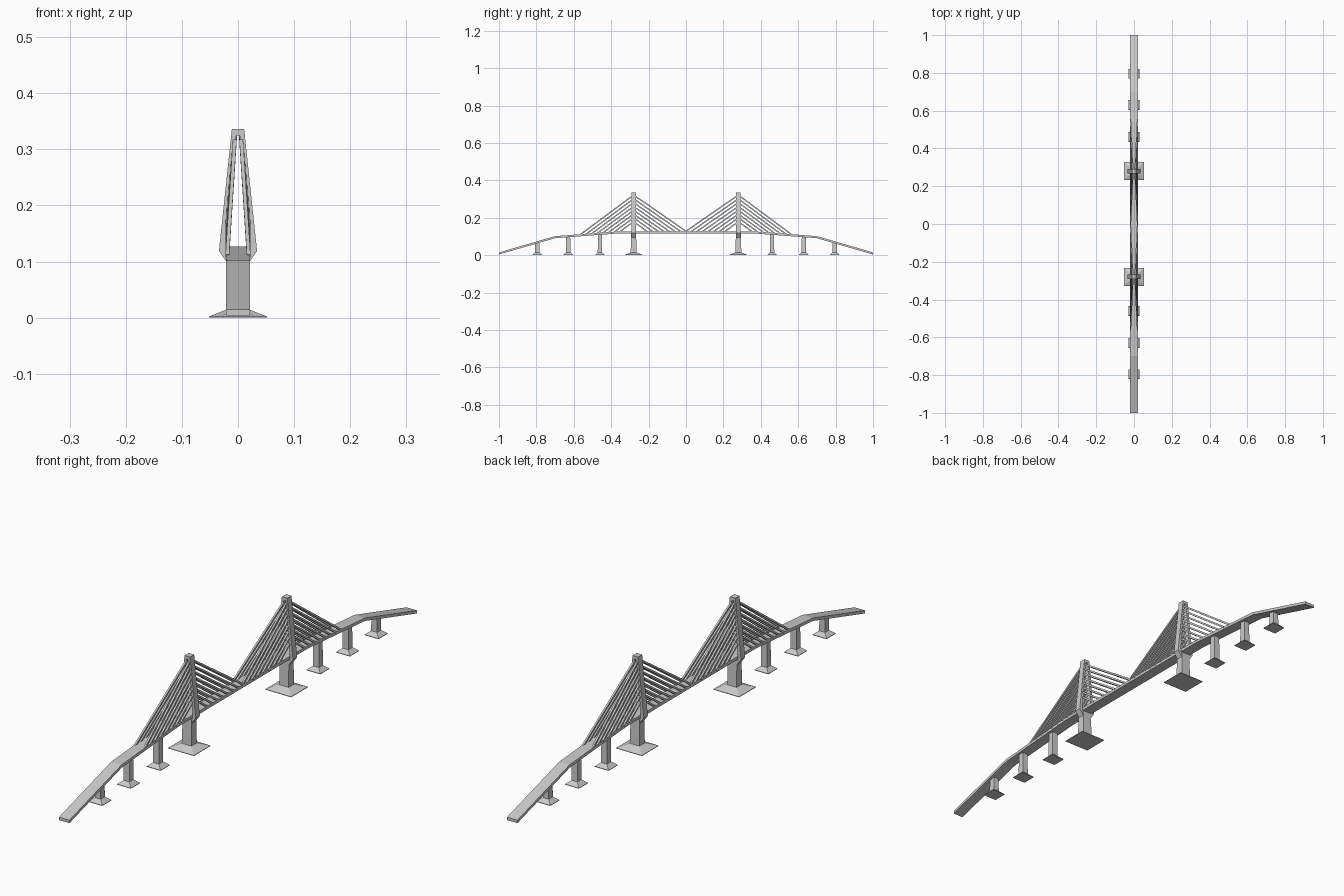
import bpy, bmesh
from mathutils import Vector

if "Cube" in bpy.data.objects:
    bpy.data.objects.remove(bpy.data.objects["Cube"])

HALF_W = 0.021
DECK = [(-1, 0.015), (-0.7, 0.102), (-0.37, 0.127), (0.37, 0.127), (0.7, 0.102), (1, 0.015)]


def make(name, verts, faces):
    me = bpy.data.meshes.new(name)
    me.from_pydata(verts, [], faces)
    bm = bmesh.new()
    bm.from_mesh(me)
    bmesh.ops.recalc_face_normals(bm, faces=bm.faces)
    bm.to_mesh(me)
    bm.free()
    ob = bpy.data.objects.new(name, me)
    bpy.context.collection.objects.link(ob)
    return ob


def extrude(name, profile, to3d, lo, hi):
    """Extrude a closed 2D profile between lo and hi."""
    n = len(profile)
    verts = [to3d(a, b, t) for t in (lo, hi) for a, b in profile]
    faces = [list(range(n)), list(range(n, 2 * n))]
    faces += [(i, (i + 1) % n, n + (i + 1) % n, n + i) for i in range(n)]
    return make(name, verts, faces)


def loft(name, y, rings):
    """Stack rectangles given as (half x, half y, z)."""
    verts = [(sx * hx, y + sy * hy, z) for hx, hy, z in rings
             for sx, sy in ((-1, -1), (1, -1), (1, 1), (-1, 1))]
    m = len(rings)
    faces = [(0, 1, 2, 3), tuple(range(4 * m - 4, 4 * m))]
    for r in range(m - 1):
        faces += [(4 * r + i, 4 * r + (i + 1) % 4, 4 * r + 4 + (i + 1) % 4, 4 * r + 4 + i) for i in range(4)]
    return make(name, verts, faces)


def deck_z(y):
    for (a, za), (b, zb) in zip(DECK, DECK[1:]):
        if a <= y <= b:
            return za + (zb - za) * (y - a) / (b - a)


def bar(name, p, q, r):
    """Square bar between two points."""
    d = (q - p).normalized()
    u = d.cross(Vector((1, 0, 0))).normalized() * r
    v = d.cross(u).normalized() * r
    verts = [c + a * u + b * v for c in (p, q) for a, b in ((-1, -1), (1, -1), (1, 1), (-1, 1))]
    faces = [(0, 1, 2, 3), (4, 5, 6, 7)] + [(i, (i + 1) % 4, 4 + (i + 1) % 4, 4 + i) for i in range(4)]
    return make(name, verts, faces)


# Road deck, bent along its length
under = [(y, z - 0.011) for y, z in reversed(DECK)]
extrude("road_deck", DECK + under, lambda a, b, t: (t, a, b), -HALF_W, HALF_W)

for s in (-1, 1):
    # Small approach piers with sloped footings
    for y in (0.46, 0.63, 0.795):
        loft("approach_pier", s * y, [(0.028, 0.026, 0), (0.028, 0.026, 0.002), (0.012, 0.012, 0.015),
                                      (0.011, 0.011, deck_z(y) - 0.006)])
    # Main pier
    ty = s * 0.28
    loft("main_pier", ty, [(0.052, 0.048, 0), (0.052, 0.048, 0.002), (0.019, 0.016, 0.015),
                           (0.018, 0.013, 0.118)])
    # Pylon legs, joined at the top and tucked under the deck
    for m in (-1, 1):
        leg = [(0, 0.336), (0.011, 0.336), (0.034, 0.119), (0.014, 0.09),
               (0.014, 0.105), (0.022, 0.12), (0.003, 0.325), (0, 0.325)]
        extrude("pylon_leg", leg, lambda a, b, t: (m * a, t, b), ty - 0.012, ty + 0.012)
        # Stay cables on both sides of the pylon
        for side in (-1, 1):
            for i in range(8):
                d = 0.075 + 0.03 * i
                y = ty + side * d
                z = 0.18 + (0.322 - 0.18) * i / 7
                x = 0.024 - 0.019 * (z - 0.12) / 0.205
                bar("stay_cable", Vector((m * x, ty, z)), Vector((m * 0.019, y, deck_z(y) - 0.002)), 0.0033)
